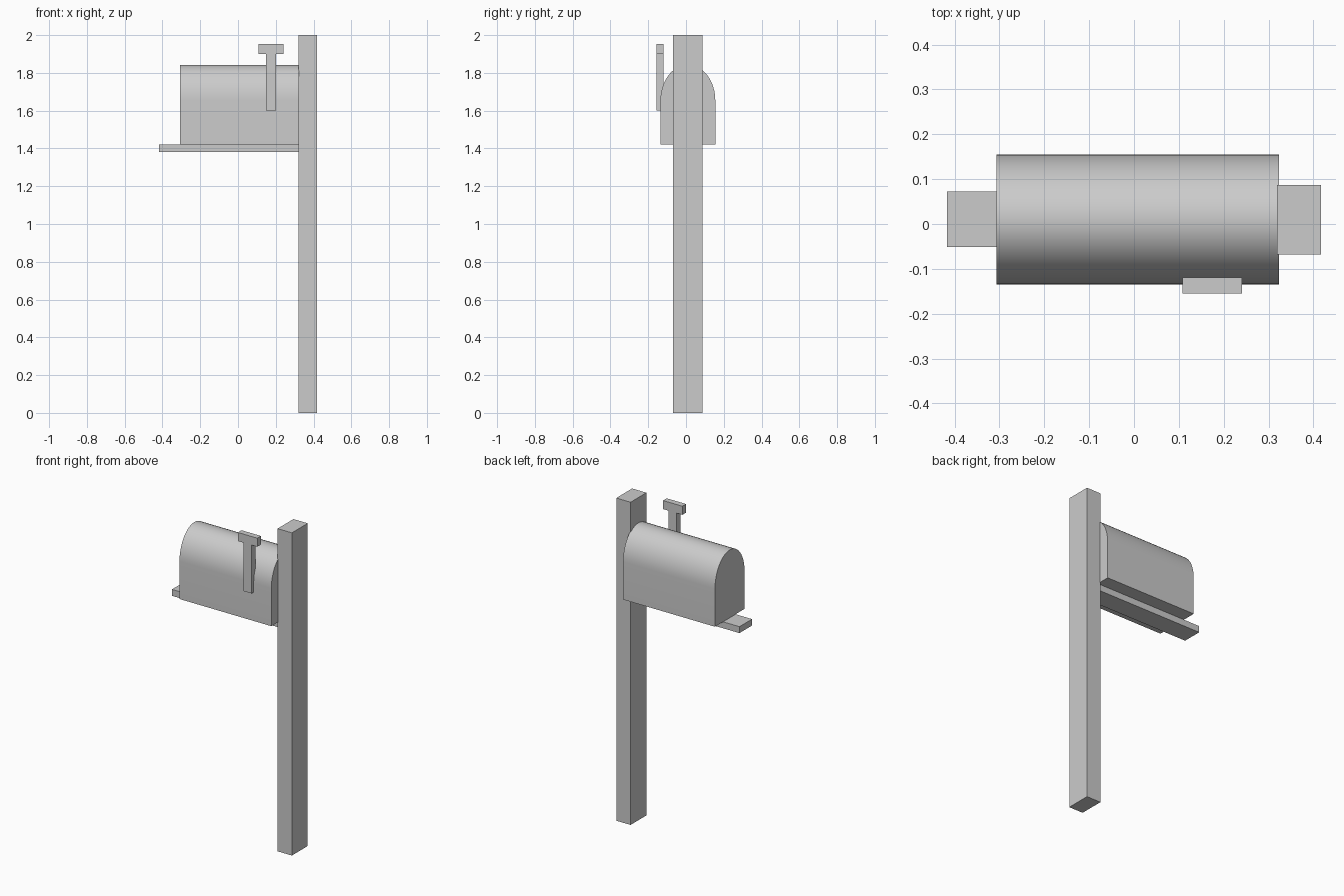
import bpy, bmesh, math

old = bpy.data.objects.get("Cube")
if old:
    bpy.data.objects.remove(old, do_unlink=True)

# One plain grey for everything
grey = bpy.data.materials.new("plain_grey")
grey.use_nodes = True
colour = (0.6, 0.6, 0.6, 1)
grey.diffuse_color = colour
grey.node_tree.nodes["Principled BSDF"].inputs["Base Color"].default_value = colour


def extrude_profile(name, profile, x0, x1):
    """Extrude a closed (y, z) profile along x."""
    bm = bmesh.new()
    face = bm.faces.new([bm.verts.new((x0, y, z)) for y, z in profile])
    result = bmesh.ops.extrude_face_region(bm, geom=[face])
    moved = [v for v in result["geom"] if isinstance(v, bmesh.types.BMVert)]
    bmesh.ops.translate(bm, verts=moved, vec=(x1 - x0, 0, 0))
    bmesh.ops.recalc_face_normals(bm, faces=bm.faces)
    mesh = bpy.data.meshes.new(name)
    bm.to_mesh(mesh)
    bm.free()
    mesh.materials.append(grey)
    obj = bpy.data.objects.new(name, mesh)
    bpy.context.collection.objects.link(obj)
    return obj


def block(name, x, y, z):
    """Box from its (min, max) extents on each axis."""
    corners = [(y[0], z[0]), (y[1], z[0]), (y[1], z[1]), (y[0], z[1])]
    return extrude_profile(name, corners, *x)


# Upright and the arm that carries the box
block("post", (0.319, 0.417), (-0.068, 0.087), (0, 2))
block("support_arm", (-0.417, 0.32), (-0.051, 0.072), (1.38, 1.42))

# Box with straight walls and an elliptical arched roof
mid, half, base, spring, crown = 0.01, 0.145, 1.422, 1.655, 1.843
steps = 24
arch = [(mid + half * math.cos(math.pi * i / steps),
         spring + (crown - spring) * math.sin(math.pi * i / steps))
        for i in range(steps + 1)]
box = extrude_profile("mail_box", [(mid - half, base), (mid + half, base)] + arch,
                      -0.307, 0.323)
bpy.context.view_layer.objects.active = box
box.select_set(True)
bpy.ops.object.shade_smooth_by_angle(angle=math.radians(30))

# Signal flag on the front wall
flag_depth = (-0.155, -0.119)
block("flag_stem", (0.147, 0.202), flag_depth, (1.6, 1.9))
block("flag_head", (0.108, 0.241), flag_depth, (1.9, 1.953))
